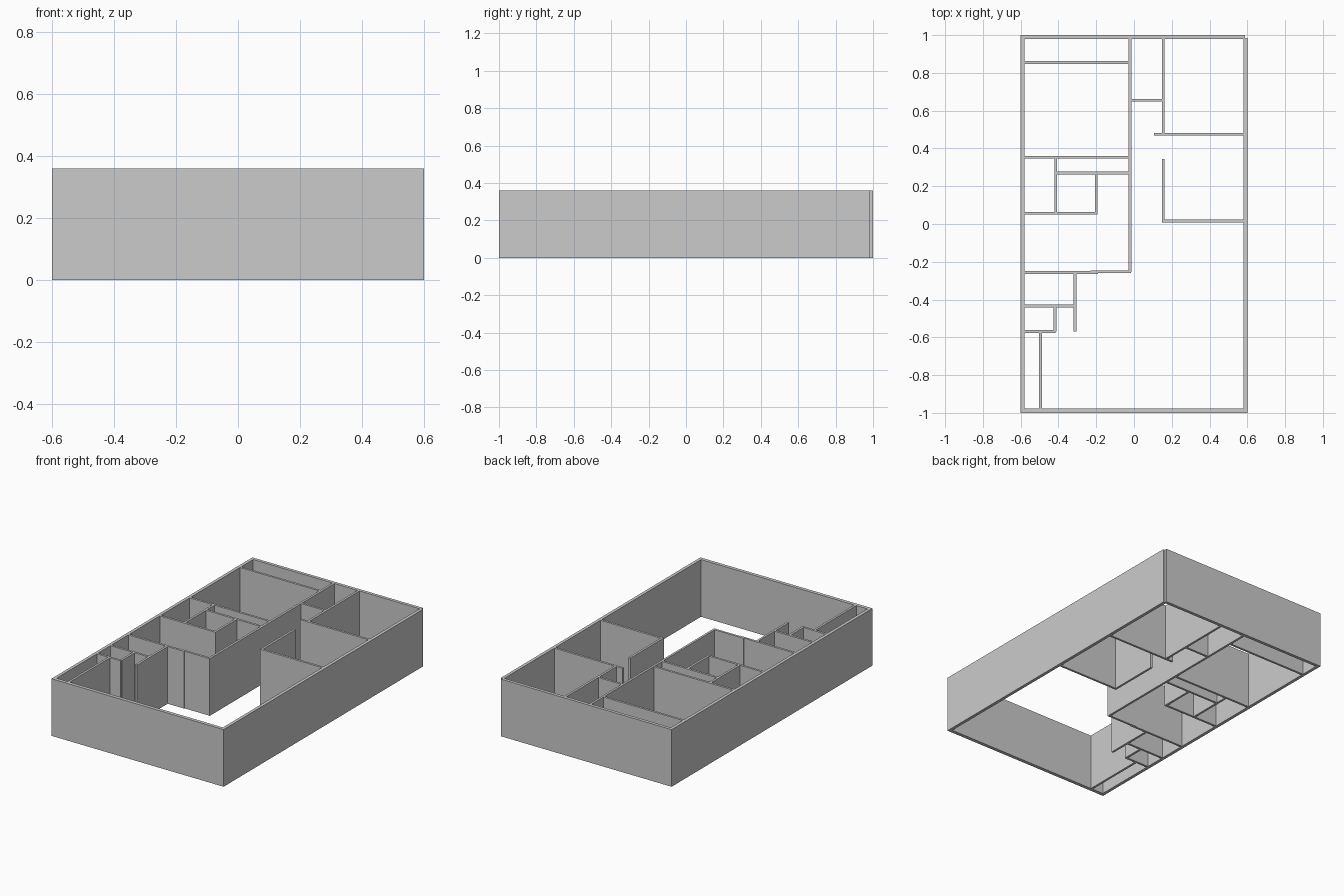
import bpy
import bmesh
from mathutils import Matrix, Vector

if "Cube" in bpy.data.objects:
    bpy.data.objects.remove(bpy.data.objects["Cube"])

HEIGHT = 0.36
THIN = 0.014


def wall(name, x0, x1, y0, y1):
    """Upright box wall standing on the ground."""
    bm = bmesh.new()
    size = Vector((x1 - x0, y1 - y0, HEIGHT))
    centre = Vector(((x0 + x1) / 2, (y0 + y1) / 2, HEIGHT / 2))
    bmesh.ops.create_cube(bm, size=1, matrix=Matrix.Translation(centre) @ Matrix.Diagonal(size).to_4x4())
    mesh = bpy.data.meshes.new(name)
    bm.to_mesh(mesh)
    bm.free()
    bpy.context.collection.objects.link(bpy.data.objects.new(name, mesh))


# Outer walls (back right corner is slightly notched)
wall("outer_wall_front", -0.60, 0.60, -1.0, -0.978)
wall("outer_wall_back", -0.60, 0.588, 0.98, 1.0)
wall("outer_wall_left", -0.60, -0.58, -1.0, 1.0)
wall("outer_wall_right", 0.58, 0.60, -1.0, 0.985)

# Partitions running left to right: y, x start, x end
across = [
    (0.855, -0.58, -0.02), (0.656, -0.02, 0.155), (0.476, 0.105, 0.58),
    (0.354, -0.58, -0.02), (0.27, -0.414, -0.02), (0.057, -0.58, -0.192),
    (0.016, 0.147, 0.58), (-0.257, -0.58, -0.19), (-0.253, -0.23, -0.015),
    (-0.434, -0.58, -0.311), (-0.569, -0.58, -0.415),
]
for i, (y, x0, x1) in enumerate(across):
    wall(f"cross_partition_{i + 1}", x0, x1, y - THIN / 2, y + THIN / 2)

# Partitions running front to back: x, y start, y end
along = [
    (-0.021, -0.253, 0.98), (0.154, 0.47, 0.98), (0.154, 0.01, 0.344),
    (-0.414, 0.057, 0.354), (-0.199, 0.051, 0.27), (-0.312, -0.57, -0.257),
    (-0.418, -0.569, -0.434), (-0.495, -0.98, -0.569),
]
for i, (x, y0, y1) in enumerate(along):
    wall(f"long_partition_{i + 1}", x - THIN / 2, x + THIN / 2, y0, y1)
